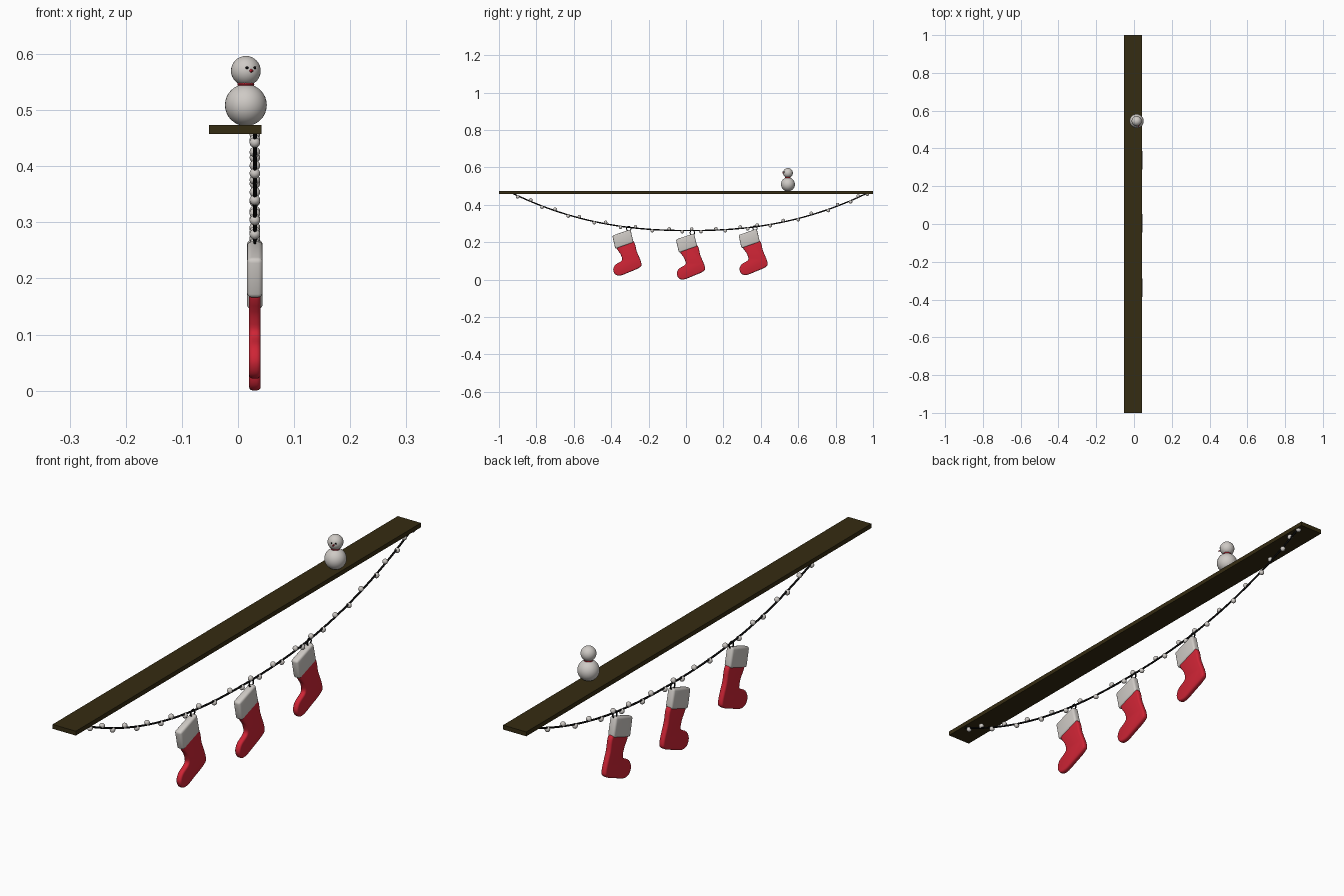
import bpy, bmesh, math
from mathutils import Vector

cube = bpy.data.objects.get("Cube")
if cube:
    bpy.data.objects.remove(cube, do_unlink=True)


def make_material(name, rgb):
    mat = bpy.data.materials.new(name)
    mat.use_nodes = True
    mat.diffuse_color = (*rgb, 1)
    mat.node_tree.nodes["Principled BSDF"].inputs["Base Color"].default_value = (*rgb, 1)
    return mat


WOOD = make_material("dark wood", (0.036, 0.025, 0.006))
WHITE = make_material("soft white", (0.62, 0.59, 0.56))
RED = make_material("stocking red", (0.62, 0.018, 0.036))
BLACK = make_material("black", (0.004, 0.004, 0.004))


def finish(name, mat, smooth=True):
    """Name and colour the active object."""
    obj = bpy.context.object
    obj.name = obj.data.name = name
    obj.data.materials.clear()
    obj.data.materials.append(mat)
    if smooth:
        bpy.ops.object.shade_smooth_by_angle(angle=math.radians(40))
    return obj


def sphere(name, mat, centre, radius, segments=32):
    bpy.ops.mesh.primitive_uv_sphere_add(segments=segments, ring_count=segments // 2,
                                         radius=radius, location=centre)
    return finish(name, mat)


def torus(name, mat, centre, major, minor, rotation=(0, 0, 0)):
    bpy.ops.mesh.primitive_torus_add(major_radius=major, minor_radius=minor, major_segments=24,
                                     minor_segments=8, location=centre, rotation=rotation)
    return finish(name, mat)


def rounded_outline(points, steps=5):
    """Closed smooth curve through the points."""
    pts, out = [Vector(p) for p in points], []
    n = len(pts)
    for i in range(n):
        a, b, c, d = (pts[(i + k) % n] for k in (-1, 0, 1, 2))
        for s in range(steps):
            t = s / steps
            out.append((2 * b + (c - a) * t + (2 * a - 5 * b + 4 * c - d) * t ** 2
                        + (3 * b - a - 3 * c + d) * t ** 3) / 2)
    return out


def slab(name, mat, outline, thickness, bevel, location):
    """Extrude a side outline across x and round its edges."""
    bm = bmesh.new()
    face = bm.faces.new([bm.verts.new((-thickness / 2, y, z)) for y, z in outline])
    extruded = bmesh.ops.extrude_face_region(bm, geom=[face])["geom"]
    bmesh.ops.translate(bm, vec=(thickness, 0, 0),
                        verts=[v for v in extruded if isinstance(v, bmesh.types.BMVert)])
    bmesh.ops.recalc_face_normals(bm, faces=bm.faces)
    mesh = bpy.data.meshes.new(name)
    bm.to_mesh(mesh)
    bm.free()
    obj = bpy.data.objects.new(name, mesh)
    bpy.context.collection.objects.link(obj)
    obj.location = location
    bpy.ops.object.select_all(action="DESELECT")
    obj.select_set(True)
    bpy.context.view_layer.objects.active = obj
    mod = obj.modifiers.new("rounding", "BEVEL")
    mod.width, mod.segments = bevel, 3
    mod.angle_limit = math.radians(50)
    mod.use_clamp_overlap = False
    bpy.ops.object.modifier_apply(modifier=mod.name)
    return finish(name, mat)


# Shelf board
bpy.ops.mesh.primitive_cube_add(size=1, location=(-0.005, 0, 0.465))
bpy.context.object.scale = (0.094, 2, 0.016)
finish("shelf", WOOD, smooth=False)

# Hanging cord
HANG_X, MID_Y, HALF = 0.03, 0.02, 0.955


def cord_z(y):
    return 0.262 + 0.203 * abs((y - MID_Y) / HALF) ** 2.3


curve = bpy.data.curves.new("cord", "CURVE")
curve.dimensions = "3D"
curve.bevel_depth, curve.bevel_resolution = 0.0035, 2
spline = curve.splines.new("POLY")
COUNT = 60
spline.points.add(COUNT)
for i, point in enumerate(spline.points):
    y = MID_Y + HALF * (2 * i / COUNT - 1)
    point.co = (HANG_X, y, cord_z(y), 1)
curve.materials.append(BLACK)
bpy.context.collection.objects.link(bpy.data.objects.new("cord", curve))

# Beads sit alternately below and above the cord
BEADS = (-.90, -.83, -.77, -.70, -.63, -.57, -.49, -.43, -.35, -.27, -.18, -.09, -.02, .03, .08,
         .16, .21, .29, .33, .38, .45, .52, .60, .67, .76, .81, .88, .92, .97)
for i, y in enumerate(BEADS):
    side = 0.008 if i % 2 else -0.006
    sphere("bead", WHITE, (HANG_X, y, cord_z(y) + side), 0.0095, 16)

# Stockings: leg and foot, cuff, hanging loop
LEG = [(-.030, .180), (.054, .207), (.077, .150), (.101, .088), (.091, .064), (.033, .038),
       (-.010, .022), (-.037, .027), (-.049, .052), (-.037, .079), (-.003, .102), (-.008, .132)]
CUFF = [(-.054, .235), (.043, .268), (.060, .198), (-.038, .164)]
for y, z in ((-0.34, 0), (0, -0.021), (0.335, 0.003)):
    place = (HANG_X, y, z)
    slab("stocking", RED, rounded_outline(LEG), 0.021, 0.007, place)
    slab("stocking_cuff", WHITE, CUFF, 0.028, 0.008, place)
    torus("stocking_loop", BLACK, (HANG_X, y + 0.034, z + 0.272), 0.012, 0.0025,
          (0, math.pi / 2, 0))

# Snowman, looking along the shelf and slightly outward
SX, SY, HEAD_Z, HEAD_R = 0.014, 0.545, 0.57, 0.0265
sphere("snowman_body", WHITE, (SX, SY, 0.509), 0.0373)
sphere("snowman_head", WHITE, (SX, SY, HEAD_Z), HEAD_R)
torus("snowman_scarf", RED, (SX, SY, 0.546), 0.0125, 0.0028)
head = Vector((SX, SY, HEAD_Z))
look = Vector((0.36, -0.93, 0)).normalized()
across = Vector((-look.y, look.x, 0))
for side in (-1, 1):
    direction = (look + across * side * 0.3 + Vector((0, 0, 0.22))).normalized()
    sphere("snowman_eye", BLACK, head + direction * HEAD_R, 0.0026, 12)
bpy.ops.mesh.primitive_cone_add(vertices=16, radius1=0.0036, radius2=0.0005, depth=0.014,
                                location=head + look * (HEAD_R + 0.004),
                                rotation=look.to_track_quat("Z", "Y").to_euler())
finish("snowman_nose", RED)
